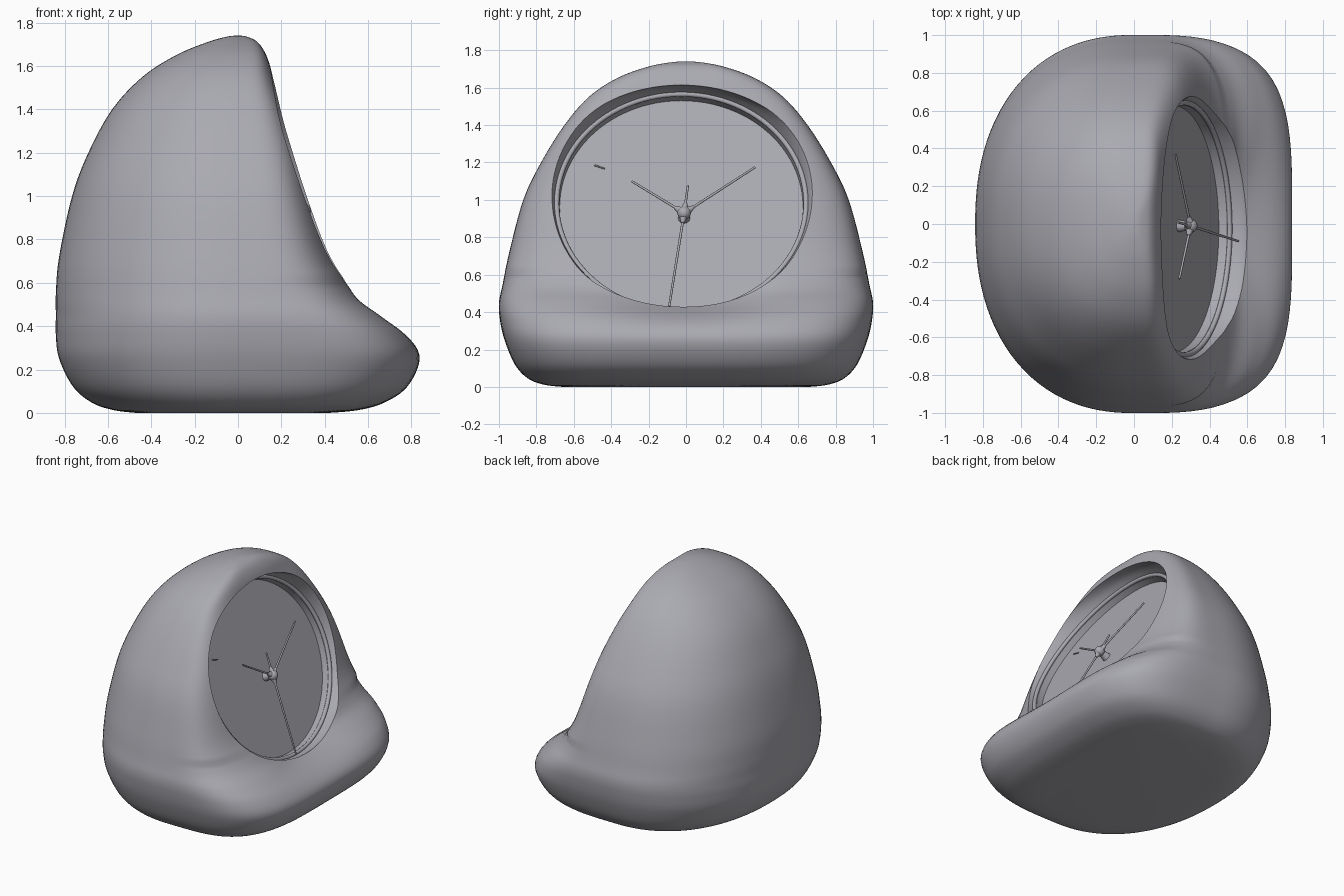
import bpy, bmesh, math
from mathutils import Vector, Matrix

if "Cube" in bpy.data.objects:
    bpy.data.objects.remove(bpy.data.objects["Cube"])

grey = bpy.data.materials.new("soft_grey")
grey.diffuse_color = (0.40, 0.40, 0.44, 1)
grey.use_nodes = True
grey.node_tree.nodes["Principled BSDF"].inputs["Base Color"].default_value = grey.diffuse_color


def make_object(name, bm, angle=40):
    bmesh.ops.recalc_face_normals(bm, faces=bm.faces[:])
    me = bpy.data.meshes.new(name)
    bm.to_mesh(me)
    bm.free()
    ob = bpy.data.objects.new(name, me)
    bpy.context.collection.objects.link(ob)
    me.materials.append(grey)
    smooth(ob, angle)
    return ob


def smooth(ob, angle):
    bpy.ops.object.select_all(action='DESELECT')
    ob.select_set(True)
    bpy.context.view_layer.objects.active = ob
    bpy.ops.object.shade_smooth_by_angle(angle=math.radians(angle))


def loft(rings):
    """Closed skin through rings of points, capped at both ends."""
    bm = bmesh.new()
    vs = [[bm.verts.new(p) for p in r] for r in rings]
    n = len(vs[0])
    for a, b in zip(vs, vs[1:]):
        for i in range(n):
            j = (i + 1) % n
            bm.faces.new((a[i], a[j], b[j], b[i]))
    bm.faces.new(vs[0])
    bm.faces.new(vs[-1])
    return bm


def spline(rows, steps):
    """Catmull-Rom through rows of values."""
    rows = [Vector(r) for r in rows]
    out = []
    for i in range(len(rows) - 1):
        p0, p1 = rows[max(i - 1, 0)], rows[i]
        p2, p3 = rows[i + 1], rows[min(i + 2, len(rows) - 1)]
        for k in range(steps):
            t = k / steps
            out.append(0.5 * (2 * p1 + (p2 - p0) * t + (2 * p0 - 5 * p1 + 4 * p2 - p3) * t * t
                              + (3 * p1 - p0 - 3 * p2 + p3) * t ** 3))
    return out + [rows[-1]]


# Body: horizontal sections, (height, back reach, front reach, half width)
levels = [
    (0.0, 0.47, 0.42, 0.66), (0.012, 0.57, 0.55, 0.76), (0.045, 0.67, 0.67, 0.845),
    (0.12, 0.76, 0.78, 0.915),
    (0.25, 0.825, 0.838, 0.97), (0.36, 0.84, 0.79, 0.995), (0.45, 0.84, 0.69, 1.0),
    (0.55, 0.84, 0.555, 0.98), (0.72, 0.825, 0.44, 0.945), (1.0, 0.765, 0.35, 0.87),
    (1.2, 0.69, 0.295, 0.775), (1.4, 0.58, 0.225, 0.65), (1.55, 0.44, 0.165, 0.52),
    (1.65, 0.285, 0.13, 0.37), (1.71, 0.14, 0.09, 0.21), (1.735, 0.05, 0.04, 0.085),
    (1.74, 0.004, 0.004, 0.006)]


def section(row, n=112):
    z, back, front, half = row
    pts = []
    for i in range(n):
        a = 2 * math.pi * i / n
        c, s = math.cos(a), math.sin(a)
        # squarish towards the dial, round at the back
        e, rx = (3.8 if z < 0.6 else 4.2, front) if c > 0 else (2.25, back)
        r = (abs(c) ** e + abs(s) ** e) ** (-1 / e)
        x, y = rx * c * r, half * s * r
        # scoop in the ledge below the dial
        if c > 0:
            x -= 0.15 * math.exp(-((z - 0.47) / 0.09) ** 2 - (y / 0.38) ** 2)
        pts.append((x, y, z))
    return pts


body = make_object("clock_body", loft([section(r) for r in spline(levels, 6)]))

# Tilted dial frame: local x = width, local y = up the dial, local z = outward
tilt = math.radians(22.5)
ct, st = math.cos(tilt), math.sin(tilt)
dial = Matrix(((0, -st, ct, 0.21), (1, 0, 0, -0.025), (0, ct, st, 0.96), (0, 0, 0, 1)))


def turned(profile, n=96):
    """Stack ellipses (half width, half height, outward distance) along the dial axis."""
    return loft([[dial @ Vector((w * math.cos(2 * math.pi * i / n),
                                 h * math.sin(2 * math.pi * i / n), d))
                  for i in range(n)] for w, h, d in profile])


# Stepped recess for the dial, flaring sideways and closing over the ledge
cutter = make_object("recess_cutter", turned([
    (0.65, 0.615, 0), (0.655, 0.62, 0.05), (0.675, 0.635, 0.06), (0.69, 0.645, 0.10),
    (0.715, 0.645, 0.135), (0.745, 0.635, 0.17), (0.76, 0.615, 0.24), (0.76, 0.59, 0.32),
    (0.74, 0.50, 0.7)]))
cutter.hide_render = True
mod = body.modifiers.new("recess", 'BOOLEAN')
mod.operation = 'DIFFERENCE'
mod.solver = 'EXACT'
mod.object = cutter
bpy.context.view_layer.objects.active = body
bpy.ops.object.modifier_apply(modifier=mod.name)
bpy.data.objects.remove(cutter)
smooth(body, 50)

# Dial plate and rounded bezel ring
make_object("dial_plate", turned([(0.652, 0.617, -0.004), (0.652, 0.617, 0.004)]))
bm = bmesh.new()
vs = []
for i in range(96):
    a = 2 * math.pi * i / 96
    row = []
    for k in range(10):
        b = 2 * math.pi * k / 10
        r = 0.63 + 0.014 * math.cos(b)
        row.append(bm.verts.new(dial @ Vector((1.06 * r * math.cos(a), r * math.sin(a),
                                               0.06 + 0.014 * math.sin(b)))))
    vs.append(row)
for i in range(96):
    for k in range(10):
        i2, k2 = (i + 1) % 96, (k + 1) % 10
        bm.faces.new((vs[i][k], vs[i2][k], vs[i2][k2], vs[i][k2]))
make_object("bezel_ring", bm, 60)


def rod(name, a, b, r1, r2):
    a, b = Vector(a), Vector(b)
    bm = bmesh.new()
    m = Matrix.Translation((a + b) / 2) @ (b - a).to_track_quat('Z', 'Y').to_matrix().to_4x4()
    bmesh.ops.create_cone(bm, cap_ends=True, segments=12, radius1=r1, radius2=r2,
                          depth=(b - a).length, matrix=m)
    return make_object(name, bm)


# Hub with its spindle
hub = Vector((0.30, -0.01, 0.93))
bm = bmesh.new()
bmesh.ops.create_uvsphere(bm, u_segments=20, v_segments=12, radius=0.036,
                          matrix=Matrix.Translation(hub))
make_object("hand_hub", bm, 60)
rod("hub_spindle", hub - 0.08 * Vector((ct, 0, st)), hub, 0.035, 0.02)

# Hands fan out from the hub
for name, tip in (("minute_hand", (0.22, 0.37, 1.175)), ("hour_hand", (0.24, -0.29, 1.10)),
                  ("second_hand", (0.55, -0.09, 0.43)), ("alarm_hand", (0.23, 0.01, 1.075))):
    start = hub + (Vector(tip) - hub).normalized() * 0.06
    rod(name + "_root", hub, start, 0.03, 0.009)
    rod(name, start, tip, 0.007, 0.006)

# Small tick on the dial
rod("dial_tick", dial @ Vector((-0.465, 0.24, 0.01)), dial @ Vector((-0.41, 0.22, 0.01)), 0.005, 0.004)
